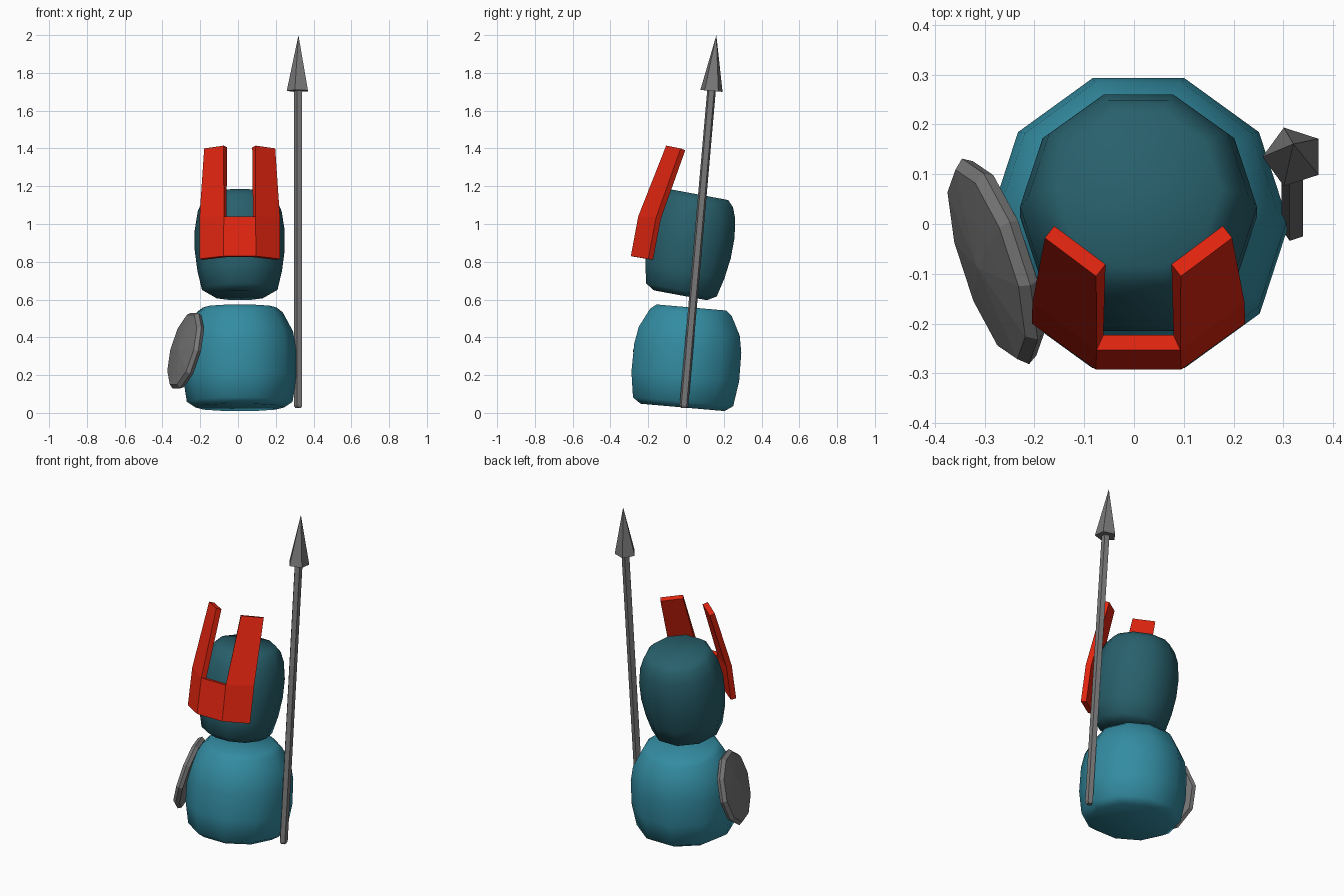
import bpy, bmesh, math
from mathutils import Matrix, Vector

cube = bpy.data.objects.get("Cube")
if cube:
    bpy.data.objects.remove(cube, do_unlink=True)


def material(name, rgb):
    m = bpy.data.materials.new(name)
    m.use_nodes = True
    m.diffuse_color = (*rgb, 1)
    bsdf = m.node_tree.nodes["Principled BSDF"]
    bsdf.inputs["Base Color"].default_value = (*rgb, 1)
    bsdf.inputs["Roughness"].default_value = 0.8
    return m


TEAL = material("teal", (0.033, 0.262, 0.36))
DARK_TEAL = material("dark_teal", (0.021, 0.117, 0.15))
RED = material("red", (0.75, 0.018, 0.005))
GREY = material("grey", (0.19, 0.19, 0.19))


def finish(bm, name, mat, smooth_angle=None):
    """Turn a bmesh into a named object with one colour."""
    mesh = bpy.data.meshes.new(name)
    bm.to_mesh(mesh)
    bm.free()
    mesh.materials.append(mat)
    ob = bpy.data.objects.new(name, mesh)
    bpy.context.collection.objects.link(ob)
    if smooth_angle:
        bpy.ops.object.select_all(action='DESELECT')
        ob.select_set(True)
        bpy.context.view_layer.objects.active = ob
        bpy.ops.object.shade_smooth_by_angle(angle=math.radians(smooth_angle))
    return ob


def lathe(name, profile, sides, mat, matrix, start=0.0, smooth_angle=None):
    """Revolve (radius, height) points about z; radius 0 makes a tip."""
    bm = bmesh.new()
    rings = []
    for r, z in profile:
        if r == 0:
            rings.append([bm.verts.new((0, 0, z))])
        else:
            rings.append([bm.verts.new((r * math.cos(start + i * math.tau / sides),
                                        r * math.sin(start + i * math.tau / sides), z))
                          for i in range(sides)])
    for a, b in zip(rings, rings[1:]):
        for i in range(sides):
            j = (i + 1) % sides
            if len(a) == 1:
                bm.faces.new((a[0], b[j], b[i]))
            elif len(b) == 1:
                bm.faces.new((a[i], a[j], b[0]))
            else:
                bm.faces.new((a[i], a[j], b[j], b[i]))
    # flat caps where the profile does not end in a tip
    if len(rings[0]) > 1:
        bm.faces.new(rings[0][::-1])
    if len(rings[-1]) > 1:
        bm.faces.new(rings[-1])
    bm.transform(matrix)
    bmesh.ops.recalc_face_normals(bm, faces=bm.faces[:])
    return finish(bm, name, mat, smooth_angle)


def lean(x, y, z, degrees):
    """Place at a point, with the top leaning towards the back."""
    return Matrix.Translation((x, y, z)) @ Matrix.Rotation(math.radians(-degrees), 4, 'X')


CX = 0.009

# Body and head: rounded ten-sided barrels
lathe("body", [(0.235, -0.265), (0.28, -0.235), (0.301, -0.1), (0.299, 0.05),
               (0.282, 0.14), (0.228, 0.24), (0.195, 0.266)],
      10, TEAL, lean(CX, 0.005, 0.293, 5), smooth_angle=50)
lathe("head", [(0.15, -0.272), (0.2, -0.243), (0.224, -0.14), (0.238, -0.03), (0.238, 0.08),
               (0.222, 0.18), (0.198, 0.238), (0.165, 0.27)],
      10, DARK_TEAL, lean(CX, 0.02, 0.89, 10.5), smooth_angle=50)

# Crest: three-panel band with two tall prongs, mirrored about the middle
inner = [(0.086, -0.292, 0.83), (0.084, -0.253, 1.04), (0.085, -0.105, 1.415)]
outer = [(0.214, -0.2, 0.815), (0.213, -0.158, 1.035), (0.188, -0.028, 1.4)]
bm = bmesh.new()
cols = [[bm.verts.new((CX + s * x, y, z)) for x, y, z in pts]
        for s, pts in ((-1, outer), (-1, inner), (1, inner), (1, outer))]
for c in range(3):
    for r in range(1 if c == 1 else 2):
        bm.faces.new((cols[c][r], cols[c + 1][r], cols[c + 1][r + 1], cols[c][r + 1]))
crest = finish(bm, "head_crest", RED)
solid = crest.modifiers.new("thickness", 'SOLIDIFY')
solid.thickness = 0.032
solid.offset = -1
solid.use_even_offset = True

# Spear: five-sided shaft and point, leaning back
spear = lean(0.32, -0.012, 0.026, 5)
lathe("spear_shaft", [(0.017, 0), (0.024, 0.012), (0.024, 1.69)], 5, GREY, spear, math.pi)
lathe("spear_point", [(0.062, 1.685), (0, 1.981)], 5, GREY, spear, math.pi)

# Shield: faceted disc with a low boss, facing out to the right side
normal = Vector((-0.92, -0.3, 0.25))
place = Matrix.Translation((-0.278, -0.075, 0.33)) @ normal.to_track_quat('Z', 'Y').to_matrix().to_4x4()
lathe("shield", [(0, -0.012), (0.175, -0.02), (0.205, -0.02), (0.217, 0.0), (0.2, 0.02),
                 (0.11, 0.03), (0, 0.04)], 10, GREY, place)
